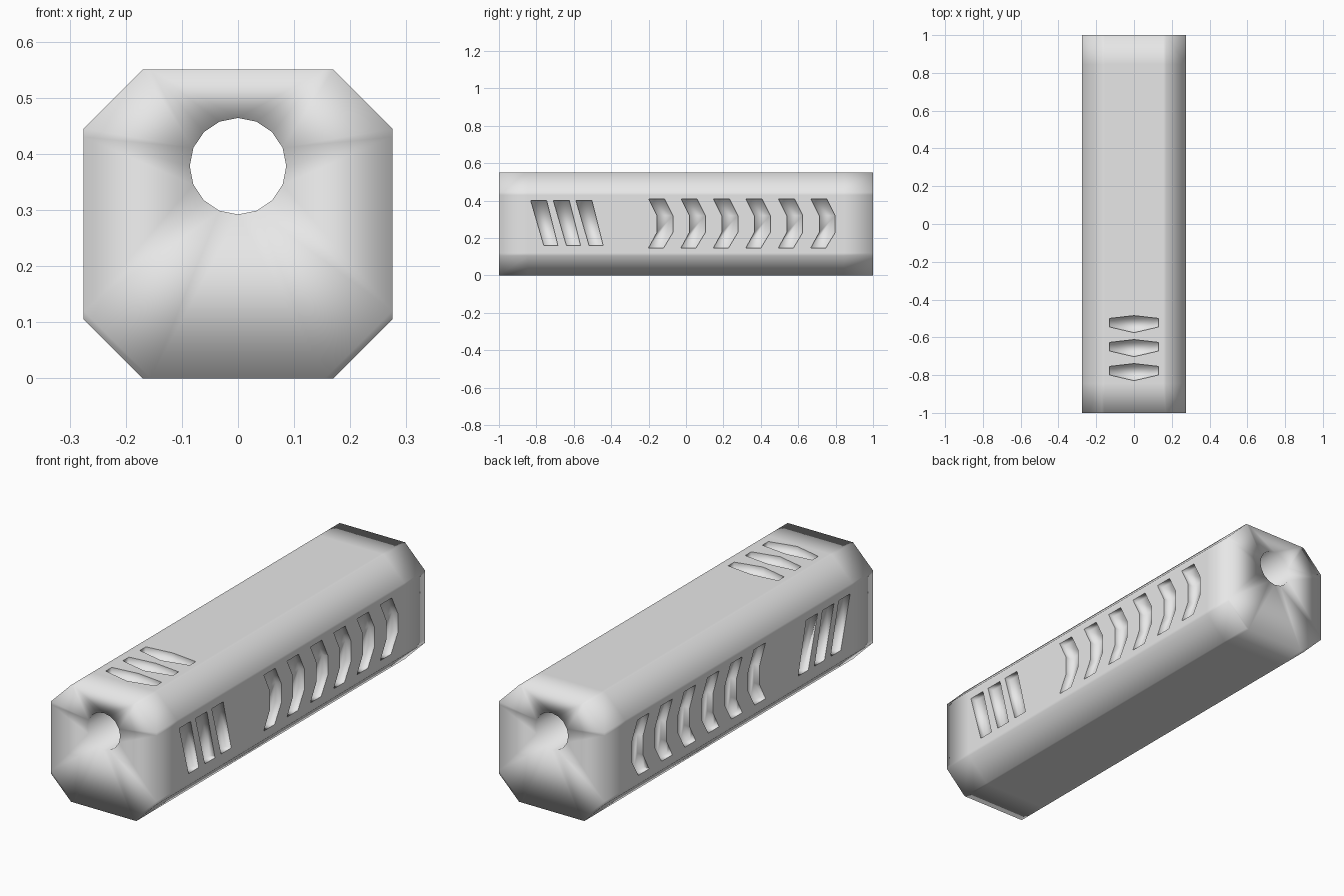
import bpy, bmesh, math

if "Cube" in bpy.data.objects:
    bpy.data.objects.remove(bpy.data.objects["Cube"], do_unlink=True)

HALF, HEIGHT, CHAMFER = 0.275, 0.55, 0.105
DEPTH = 0.03                       # groove depth
HOLE_R, HOLE_Z = 0.086, 0.378

grey = bpy.data.materials.new("plain grey")
grey.use_nodes = True
colour = (0.8, 0.8, 0.8, 1)
grey.diffuse_color = colour
grey.node_tree.nodes["Principled BSDF"].inputs["Base Color"].default_value = colour


def make_object(name, bm):
    bmesh.ops.recalc_face_normals(bm, faces=bm.faces[:])
    mesh = bpy.data.meshes.new(name)
    bm.to_mesh(mesh)
    bm.free()
    obj = bpy.data.objects.new(name, mesh)
    bpy.context.collection.objects.link(obj)
    return obj


def ring(bm, points, y):
    verts = [bm.verts.new((x, y, z)) for x, z in points]
    edges = [bm.edges.new((verts[i - 1], verts[i])) for i in range(len(verts))]
    return verts, edges


def skin(bm, a, b):
    for i in range(len(a)):
        bm.faces.new((a[i - 1], a[i], b[i], b[i - 1]))


# Chamfered square outline, with a support point beside each corner on the flats
flat, centre = HALF - CHAMFER, HEIGHT / 2
outline = []
for k in range(4):
    c, s = math.cos(k * math.pi / 2), math.sin(k * math.pi / 2)
    for t in (-flat, -flat + 0.015, flat - 0.015, flat):
        outline.append((c * HALF - s * t, centre + s * HALF + c * t))
circle = [(HOLE_R * math.cos(i * math.pi / 8), HOLE_Z + HOLE_R * math.sin(i * math.pi / 8))
          for i in range(16)]

# Body: outer skin, bore and the two pierced end faces
bm = bmesh.new()
outer = [ring(bm, outline, y) for y in (-1, -0.845, 0.845, 1)]
bore = [ring(bm, circle, y) for y in (-1, 1)]
for a, b in zip(outer, outer[1:]):
    skin(bm, a[0], b[0])
skin(bm, bore[0][0], bore[1][0])
for o, h in ((outer[0], bore[0]), (outer[3], bore[1])):
    bmesh.ops.triangle_fill(bm, edges=o[1] + h[1], use_beauty=True)
body = make_object("body", bm)
body.data.materials.append(grey)


# Groove cutters
def prism(bm, points, place):
    low = [bm.verts.new(place(u, v, -DEPTH)) for u, v in points]
    high = [bm.verts.new(place(u, v, 0.02)) for u, v in points]
    bm.faces.new(low)
    bm.faces.new(high)
    skin(bm, low, high)


slash = [(-0.83, 0.40), (-0.745, 0.40), (-0.685, 0.16), (-0.76, 0.16)]
chevron = [(-0.20, 0.41), (-0.115, 0.41), (-0.07, 0.32), (-0.07, 0.23),
           (-0.12, 0.147), (-0.20, 0.147), (-0.155, 0.23), (-0.155, 0.32)]
top_slot = [(-0.13, -0.50), (0, -0.485), (0.13, -0.50),
            (0.13, -0.545), (0, -0.575), (-0.13, -0.545)]

bm = bmesh.new()
for side in (-1, 1):
    def on_side(y, z, d):
        return (side * (HALF + d), y, z)
    for i in range(3):
        prism(bm, [(y + i * 0.121, z) for y, z in slash], on_side)
    for i in range(6):
        prism(bm, [(y + i * 0.1735, z) for y, z in chevron], on_side)
for i in range(3):
    prism(bm, [(x, y - i * 0.127) for x, y in top_slot],
          lambda x, y, d: (x, y, HEIGHT + d))
cutter = make_object("groove_cutter", bm)
cutter.hide_render = True

mod = body.modifiers.new("grooves", "BOOLEAN")
mod.operation = "DIFFERENCE"
mod.solver = "EXACT"
mod.object = cutter
bpy.ops.object.select_all(action="DESELECT")
body.select_set(True)
bpy.context.view_layer.objects.active = body
bpy.ops.object.modifier_apply(modifier=mod.name)
bpy.data.objects.remove(cutter, do_unlink=True)

# Smooth shading throughout, with crisp groove rims
bm = bmesh.new()
bm.from_mesh(body.data)
for f in bm.faces:
    f.smooth = True
    f.material_index = 0
for e in bm.edges:
    on_skin = all(abs(abs(v.co.x) - HALF) < 1e-3 or abs(v.co.z - HEIGHT) < 1e-3 for v in e.verts)
    at_end = all(abs(v.co.y) > 0.99 for v in e.verts)
    if on_skin and not at_end and len(e.link_faces) == 2 and e.calc_face_angle() > 1:
        e.smooth = False
bm.to_mesh(body.data)
bm.free()
